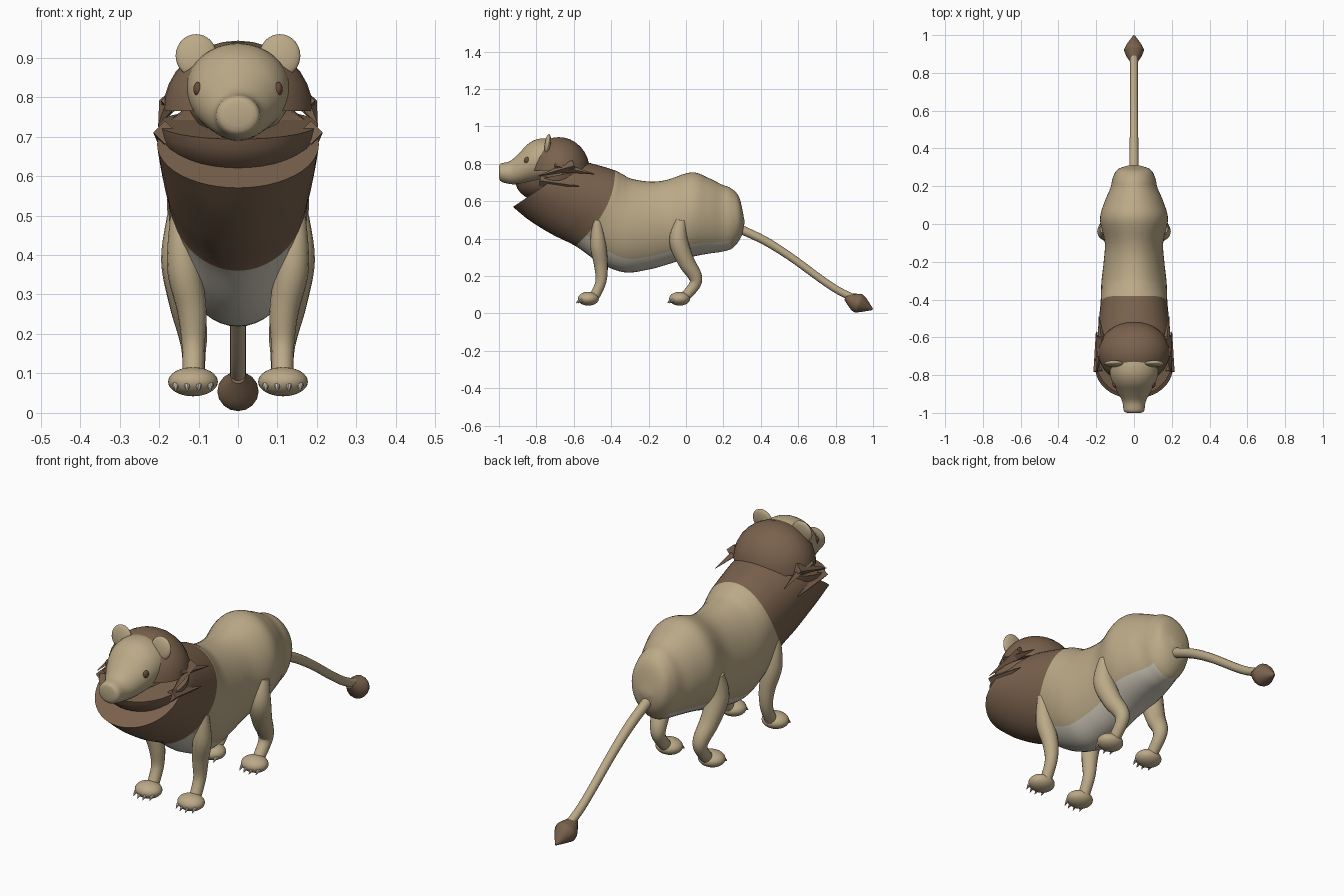
import bpy, bmesh, math
from mathutils import Vector, Matrix

if "Cube" in bpy.data.objects:
    bpy.data.objects.remove(bpy.data.objects["Cube"])


def material(name, rgb):
    m = bpy.data.materials.new(name)
    m.diffuse_color = (*rgb, 1)
    m.use_nodes = True
    m.node_tree.nodes["Principled BSDF"].inputs["Base Color"].default_value = m.diffuse_color
    return m


TAN = material("tan fur", (0.50, 0.40, 0.245))
BROWN = material("brown mane", (0.195, 0.122, 0.074))
CREAM = material("cream belly", (0.60, 0.56, 0.47))
EYE = material("dark brown eye", (0.14, 0.075, 0.045))


def finish(name, bm, mats, angle=40):
    bmesh.ops.recalc_face_normals(bm, faces=bm.faces)
    me = bpy.data.meshes.new(name)
    bm.to_mesh(me)
    bm.free()
    ob = bpy.data.objects.new(name, me)
    bpy.context.collection.objects.link(ob)
    for m in mats:
        me.materials.append(m)
    bpy.ops.object.select_all(action='DESELECT')
    ob.select_set(True)
    bpy.context.view_layer.objects.active = ob
    bpy.ops.object.shade_smooth_by_angle(angle=math.radians(angle))
    return ob


def smooth_rows(rows, n):
    """Catmull-Rom interpolation of parameter rows."""
    out = []
    for i in range(len(rows) - 1):
        q = [rows[max(i - 1, 0)], rows[i], rows[i + 1], rows[min(i + 2, len(rows) - 1)]]
        for k in range(n):
            t = k / n
            out.append([0.5 * (2 * b + (c - a) * t + (2 * a - 5 * b + 4 * c - d) * t * t
                               + (3 * b - a - 3 * c + d) * t ** 3) for a, b, c, d in zip(*q)])
    return out + [list(rows[-1])]


def loft(name, rings, mats, rule=None, angle=40):
    bm = bmesh.new()
    vs = [[bm.verts.new(p) for p in r] for r in rings]
    n = len(vs[0])
    for i in range(len(vs) - 1):
        for j in range(n):
            k = (j + 1) % n
            f = bm.faces.new((vs[i][j], vs[i][k], vs[i + 1][k], vs[i + 1][j]))
            if rule:
                f.material_index = rule(i, (j + 0.5) / n)
    bm.faces.new(vs[0])
    f = bm.faces.new(vs[-1])
    if rule:
        f.material_index = rule(len(vs) - 2, 0.25)
    return finish(name, bm, mats, angle)


def section(ty, tz, by, bz, hw, bulge, n=48):
    """Oval ring through a top point and a bottom point, with a half width."""
    ring = []
    for j in range(n):
        a = 2 * math.pi * j / n
        s, c = math.sin(a), math.cos(a)
        ring.append((hw * c, (ty + by) / 2 + (ty - by) / 2 * s + bulge * c * c,
                     (tz + bz) / 2 + (tz - bz) / 2 * s))
    return ring


def tube(name, rows, mat, n=16, steps=5):
    rows = smooth_rows(rows, steps)
    pts = [Vector(r[:3]) for r in rows]
    rings = []
    for i, p in enumerate(pts):
        t = (pts[min(i + 1, len(pts) - 1)] - pts[max(i - 1, 0)]).normalized()
        u = t.cross(Vector((1, 0, 0))).normalized()
        v = t.cross(u)
        rings.append([p + rows[i][3] * (u * math.cos(2 * math.pi * j / n) + v * math.sin(2 * math.pi * j / n))
                      for j in range(n)])
    return loft(name, rings, [mat])


def ellipsoid(name, loc, size, mat, tilt=0, keep=0):
    """Ellipsoid; keep=1 or -1 leaves only the upper or lower half."""
    bm = bmesh.new()
    bmesh.ops.create_uvsphere(bm, u_segments=32, v_segments=16, radius=1)
    if keep:
        r = bmesh.ops.bisect_plane(bm, geom=bm.verts[:] + bm.edges[:] + bm.faces[:], plane_co=(0, 0, 0),
                                   plane_no=(0, 0, -keep), clear_outer=True, dist=1e-4)
        bmesh.ops.holes_fill(bm, edges=[e for e in bm.edges if e.is_boundary])
    bm.transform(Matrix.Translation(loc) @ Matrix.Rotation(tilt, 4, 'X') @ Matrix.Diagonal((*size, 1)))
    return finish(name, bm, [mat])


# body and neck mane: top y,z / bottom y,z / half width / bulge
body = [
    (.312, .50, .312, .48, .02, 0), (.285, .62, .295, .41, .085, 0), (.24, .67, .25, .35, .112, 0),
    (.19, .69, .19, .33, .125, 0), (.12, .725, .12, .32, .155, 0), (.03, .755, .02, .30, .18, 0),
    (-.10, .715, -.09, .265, .155, 0), (-.19, .705, -.20, .235, .16, 0), (-.29, .72, -.33, .22, .172, .01),
    (-.34, .745, -.46, .27, .175, .03), (-.38, .765, -.59, .36, .178, .055),
    (-.46, .79, -.72, .425, .19, .04), (-.55, .81, -.84, .50, .20, .02), (-.60, .79, -.925, .57, .205, 0)]
STEPS = 5


def body_rule(i, a):
    if i >= 10 * STEPS:
        return 1
    return 2 if math.sin(2 * math.pi * a) < -0.72 and i > 2 * STEPS else 0


loft("body_and_neck_mane", [section(*r) for r in smooth_rows(body, STEPS)], [TAN, BROWN, CREAM], body_rule)

# head with muzzle
head = [(-1.0, .785, -1.0, .725, .035, 0), (-.99, .802, -.988, .705, .054, 0), (-.94, .815, -.94, .692, .062, 0),
        (-.89, .86, -.89, .69, .088, 0), (-.84, .91, -.84, .695, .114, 0), (-.78, .935, -.78, .70, .13, 0),
        (-.70, .925, -.70, .69, .13, 0), (-.60, .85, -.60, .68, .09, 0)]
loft("head", [section(*r) for r in smooth_rows(head, 4)], [TAN])

# head mane: crown dome and chin bowl
ellipsoid("crown_mane", (0, -.68, .765), (.19, .165, .178), BROWN, 0, 1)
ellipsoid("chin_mane", (0, -.72, .732), (.203, .195, .132), BROWN, .2, -1)

# tail and tuft
tube("tail", [(0, .27, .46, .024), (0, .42, .39, .023), (0, .56, .302, .021), (0, .72, .185, .02),
              (0, .81, .125, .02), (0, .89, .085, .02)], TAN)
tube("tail_tuft", [(0, .855, .09, .018), (0, .91, .06, .05), (0, .94, .048, .045), (0, .998, .022, .004)], BROWN)

front_leg = [(.150, -.475, .50, .022), (.138, -.47, .37, .042), (.117, -.455, .26, .037),
             (.113, -.455, .17, .029), (.113, -.49, .09, .027)]
hind_leg = [(.150, -.025, .50, .03), (.145, -.04, .39, .05), (.130, 0, .28, .045),
            (.115, .048, .20, .037), (.112, .045, .15, .030), (.112, -.01, .085, .027)]
tufts = [((.165, -.70, .79), (.185, -.49, .745)), ((.185, -.78, .71), (.20, -.57, .68)),
         ((.17, -.60, .79), (.20, -.79, .735))]

for s, side in ((-1, "left"), (1, "right")):
    # ears, eyes and side tufts
    ellipsoid(f"ear_{side}", (s * .106, -.74, .905), (.052, .016, .055), TAN, -.15)
    ellipsoid(f"eye_{side}", (s * .101, -.85, .82), (.012, .016, .018), EYE)
    for k, (a, b) in enumerate(tufts):
        tube(f"mane_tuft_{side}_{k}", [(s * a[0], a[1], a[2], .03), (s * b[0], b[1], b[2], .002)], BROWN, 4, 1)
    # legs with paws and claws
    for part, path, py in (("front", front_leg, -.522), ("hind", hind_leg, -.034)):
        tube(f"{part}_leg_{side}", [(s * x, y, z, r) for x, y, z, r in path], TAN)
        ellipsoid(f"{part}_paw_{side}", (s * .114, py, .079), (.063, .056, .037), TAN)
        for k in range(4):
            o = (k - 1.5) * .029
            y = py - .04 + abs(o) * .4
            tube(f"{part}_claw_{side}_{k}", [(s * .114 + o, y, .072, .009), (s * .114 + o, y - .015, .069, .008),
                                             (s * .114 + o, y - .032, .055, .001)], CREAM, 8, 2)
